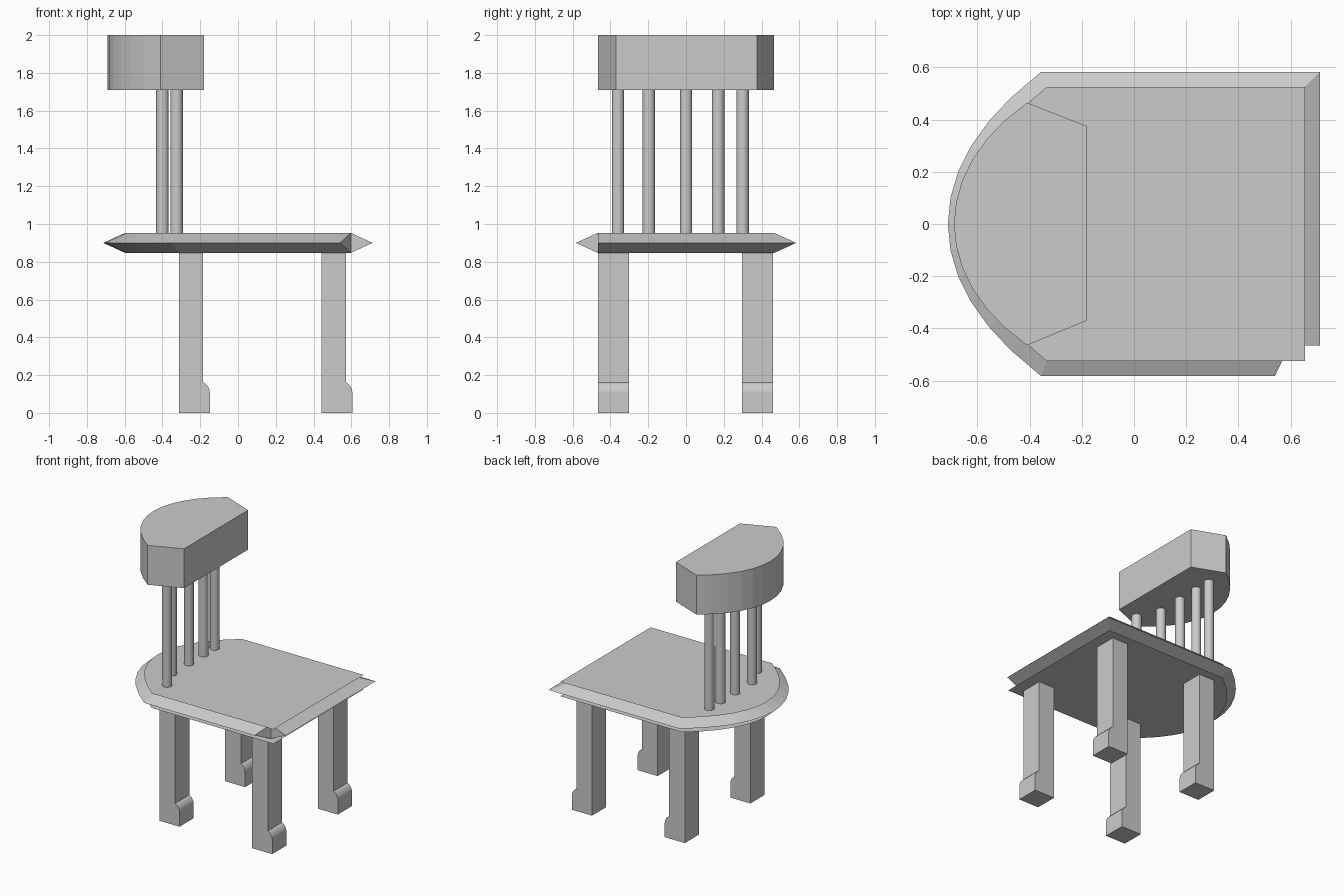
import bpy, bmesh
from mathutils import Vector

if "Cube" in bpy.data.objects:
    bpy.data.objects.remove(bpy.data.objects["Cube"])


def add_object(name, bm):
    mesh = bpy.data.meshes.new(name)
    bm.to_mesh(mesh)
    bm.free()
    ob = bpy.data.objects.new(name, mesh)
    bpy.context.collection.objects.link(ob)
    return ob


def arc(x, y, dx, dy, steps=12):
    """Rounded back: symmetric cubic from (x, y) to (x, -y)."""
    p = [Vector(v) for v in ((x, y), (x - dx, y - dy), (x - dx, dy - y), (x, -y))]
    pts = []
    for i in range(steps + 1):
        t = i / steps
        s = 1 - t
        pts.append(s**3 * p[0] + 3*s*s*t * p[1] + 3*s*t*t * p[2] + t**3 * p[3])
    return pts


def offset(pts, d):
    """Mitred offset of a closed counter-clockwise outline."""
    out = []
    for i, p in enumerate(pts):
        a = (p - pts[i - 1]).normalized()
        b = (pts[(i + 1) % len(pts)] - p).normalized()
        na, nb = Vector((a.y, -a.x)), Vector((b.y, -b.x))
        out.append(p + (na + nb) * d / (1 + na.dot(nb)))
    return out


def prism(name, pts, direction):
    """Extrude a closed 3D profile along a direction."""
    bm = bmesh.new()
    face = bm.faces.new([bm.verts.new(p) for p in pts])
    ext = bmesh.ops.extrude_face_region(bm, geom=[face], use_keep_orig=True)
    verts = [g for g in ext["geom"] if isinstance(g, bmesh.types.BMVert)]
    bmesh.ops.translate(bm, verts=verts, vec=direction)
    bmesh.ops.recalc_face_normals(bm, faces=bm.faces)
    return add_object(name, bm)


# Seat: two thin plates and a pointed rim that stays open at the front right corner
BOT, MID, TOP, RIM = 0.847, 0.90, 0.953, 0.058
plate = [Vector((0.655, -0.525)), Vector((0.655, 0.525))] + arc(-0.335, 0.525, 0.427, 0.33)
inner, outer = offset(plate, -RIM), offset(plate, RIM)
inner.append(inner[0])
outer[0] = Vector((0.713, -0.465))
outer.append(Vector((0.54, -0.583)))

bm = bmesh.new()
ring = lambda pts, z: [bm.verts.new((p.x, p.y, z)) for p in pts]
bm.faces.new(ring(plate, TOP))
bm.faces.new(ring(plate, BOT)[::-1])
t, o, b = ring(inner, TOP), ring(outer, MID), ring(inner, BOT)
for i in range(len(t) - 1):
    bm.faces.new((t[i], o[i], o[i + 1], t[i + 1]))
    bm.faces.new((b[i + 1], o[i + 1], o[i], b[i]))
bm.faces.new((b[0], o[0], t[0]))
bm.faces.new((t[-1], o[-1], b[-1]))
add_object("seat", bm)

# Headrest: rounded block at the top of the back
head = arc(-0.41, 0.465, 0.373, 0.26) + [Vector((-0.18, -0.37)), Vector((-0.18, 0.375))]
prism("headrest", [(p.x, p.y, 1.71) for p in head], (0, 0, 0.29))

# Back spindles
spindles = [(-0.325, -0.36), (-0.40, -0.197), (-0.40, 0.0), (-0.40, 0.17), (-0.40, 0.30)]
for i, (x, y) in enumerate(spindles):
    bpy.ops.mesh.primitive_cylinder_add(vertices=24, radius=0.033, depth=0.78,
                                        location=(x, y, 1.335))
    bpy.context.object.name = f"back_spindle_{i + 1}"
    bpy.ops.object.shade_smooth_by_angle()

# Legs with a rounded toe
leg = [(0, 0), (0.163, 0), (0.163, 0.108), (0.16, 0.125), (0.152, 0.141),
       (0.142, 0.153), (0.128, 0.162), (0.128, 0.85), (0, 0.85)]
for end, x in (("back", -0.312), ("front", 0.443)):
    for side, y in (("right", -0.467), ("left", 0.296)):
        prism(f"{end}_{side}_leg", [(x + px, y, pz) for px, pz in leg], (0, 0.164, 0))
